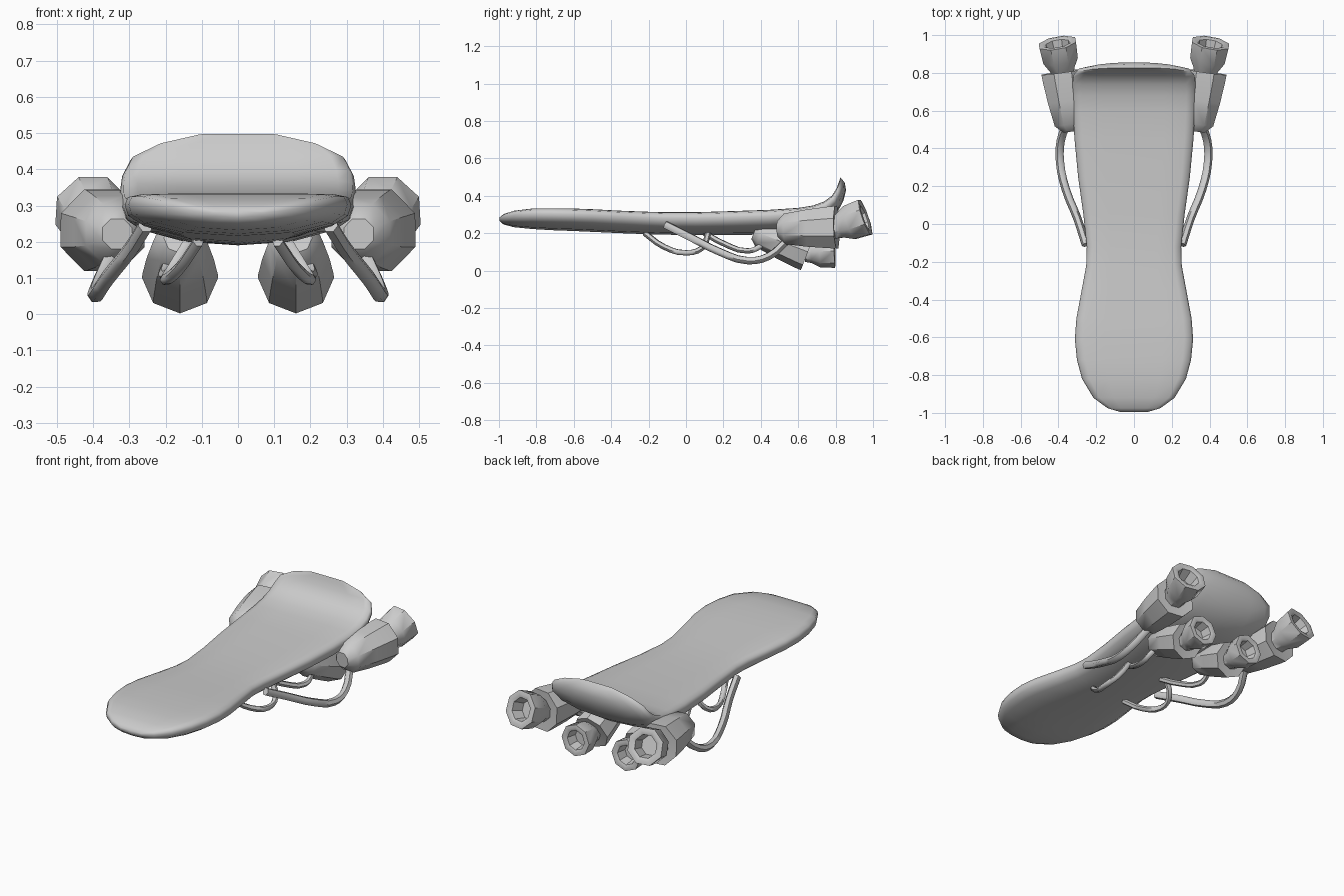
import bpy, bmesh, math
from mathutils import Vector

if "Cube" in bpy.data.objects:
    bpy.data.objects.remove(bpy.data.objects["Cube"])


def loft(name, rings, mirror=False, sharp=40):
    """Skin a list of equal-sized closed rings, cap both ends."""
    bm = bmesh.new()
    vs = [[bm.verts.new(p) for p in r] for r in rings]
    n = len(vs[0])
    for a, b in zip(vs, vs[1:]):
        for i in range(n):
            j = (i + 1) % n
            bm.faces.new((a[i], a[j], b[j], b[i]))
    bm.faces.new(vs[0])
    bm.faces.new(vs[-1])
    bmesh.ops.recalc_face_normals(bm, faces=bm.faces)
    me = bpy.data.meshes.new(name)
    bm.to_mesh(me)
    bm.free()
    me.shade_smooth()
    me.set_sharp_from_angle(angle=math.radians(sharp))
    ob = bpy.data.objects.new(name, me)
    bpy.context.collection.objects.link(ob)
    if mirror:
        ob.modifiers.new("mirror", 'MIRROR').use_mirror_merge = False
    return ob


# Deck: stations of (top y, top z, bottom y, bottom z, half width)
stations = [
    (-.996, .285, -.996, .265, .07), (-.975, .302, -.975, .246, .14),
    (-.92, .320, -.92, .232, .215), (-.82, .332, -.82, .222, .275),
    (-.72, .333, -.72, .216, .302), (-.61, .332, -.61, .212, .313),
    (-.50, .328, -.50, .207, .305), (-.35, .320, -.35, .200, .277),
    (-.22, .315, -.22, .195, .253), (-.12, .312, -.12, .192, .250),
    (.05, .312, .05, .190, .268), (.25, .318, .25, .190, .296),
    (.45, .325, .45, .193, .315), (.60, .335, .60, .203, .324),
    (.68, .348, .70, .228, .326), (.74, .370, .77, .272, .325),
    (.78, .400, .815, .322, .320), (.805, .440, .842, .375, .298),
    (.818, .475, .856, .430, .220), (.825, .498, .848, .472, .110)]
half = [(0, 1), (.5, 1), (.85, .99), (.97, .93), (1, .75),
        (.97, .5), (.85, .3), (.5, .08), (0, 0)]
section = half + [(-u, v) for u, v in half[-2:0:-1]]
loft("deck", [[(w * u, yb + (yt - yb) * v, zb + (zt - zb) * v)
               for u, v in section] for yt, zt, yb, zb, w in stations], sharp=60)


# Thrusters: eight-sided bell, then a nozzle tilted upwards
def ring(c, d, r, phase):
    right = d.cross(Vector((0, 0, 1))).normalized()
    up = right.cross(d)
    return [c + r * (right * math.cos(a) + up * math.sin(a))
            for a in (phase + k * math.tau / 8 for k in range(8))]


def thruster(side, front, back, noz_dir, s, phase):
    front, back = Vector(front), Vector(back)
    d, nd = (back - front).normalized(), Vector(noz_dir).normalized()
    length = (back - front).length
    bell = [(-.01, .045), (.03 * s, .088 * s), (length * .5, .108 * s),
            (length - .03, .121 * s), (length, .122 * s), (length - .005, .06 * s)]
    loft(side + "_thruster_bells", [ring(front + d * t, d, r, phase) for t, r in bell], True)
    nozzle = [(-.02, .062), (.02, .07), (.075, .1), (.165, .106),
              (.168, .085), (.16, .066), (.09, .055)]
    loft(side + "_thruster_nozzles",
         [ring(back + nd * t * s, nd, r * s, phase) for t, r in nozzle], True)


thruster("outer", (.335, .50, .222), (.378, .805, .232), (.17, .94, .33), 1, math.pi / 8)
thruster("inner", (.16, .375, .207), (.16, .652, .100), (.03, 1, .04), .86, 0)


# Fuel pipes: smooth bevelled curves turned into mirrored tubes
def pipe(name, pts, r):
    cu = bpy.data.curves.new(name, 'CURVE')
    cu.dimensions = '3D'
    cu.bevel_depth = r
    cu.bevel_resolution = 1
    cu.resolution_u = 3
    cu.use_fill_caps = True
    sp = cu.splines.new('BEZIER')
    sp.bezier_points.add(len(pts) - 1)
    for b, p in zip(sp.bezier_points, pts):
        b.co = p
        b.handle_left_type = b.handle_right_type = 'AUTO'
    tmp = bpy.data.objects.new(name + "_path", cu)
    bpy.context.collection.objects.link(tmp)
    me = bpy.data.meshes.new_from_object(tmp.evaluated_get(bpy.context.evaluated_depsgraph_get()))
    bpy.data.objects.remove(tmp)
    me.shade_smooth()
    me.set_sharp_from_angle(angle=math.radians(60))
    ob = bpy.data.objects.new(name, me)
    bpy.context.collection.objects.link(ob)
    ob.modifiers.new("mirror", 'MIRROR').use_mirror_merge = False


pipe("outer_pipes", [(.255, -.11, .245), (.30, .03, .175), (.36, .18, .10),
                     (.392, .33, .053), (.388, .44, .075), (.35, .54, .16)], .022)
pipe("front_inner_pipes", [(.11, -.22, .20), (.16, -.12, .128), (.20, 0, .095),
                           (.185, .085, .12), (.13, .12, .21)], .016)
pipe("rear_inner_pipes", [(.11, .10, .20), (.155, .20, .145), (.20, .33, .105),
                          (.20, .39, .125), (.17, .44, .17)], .016)
